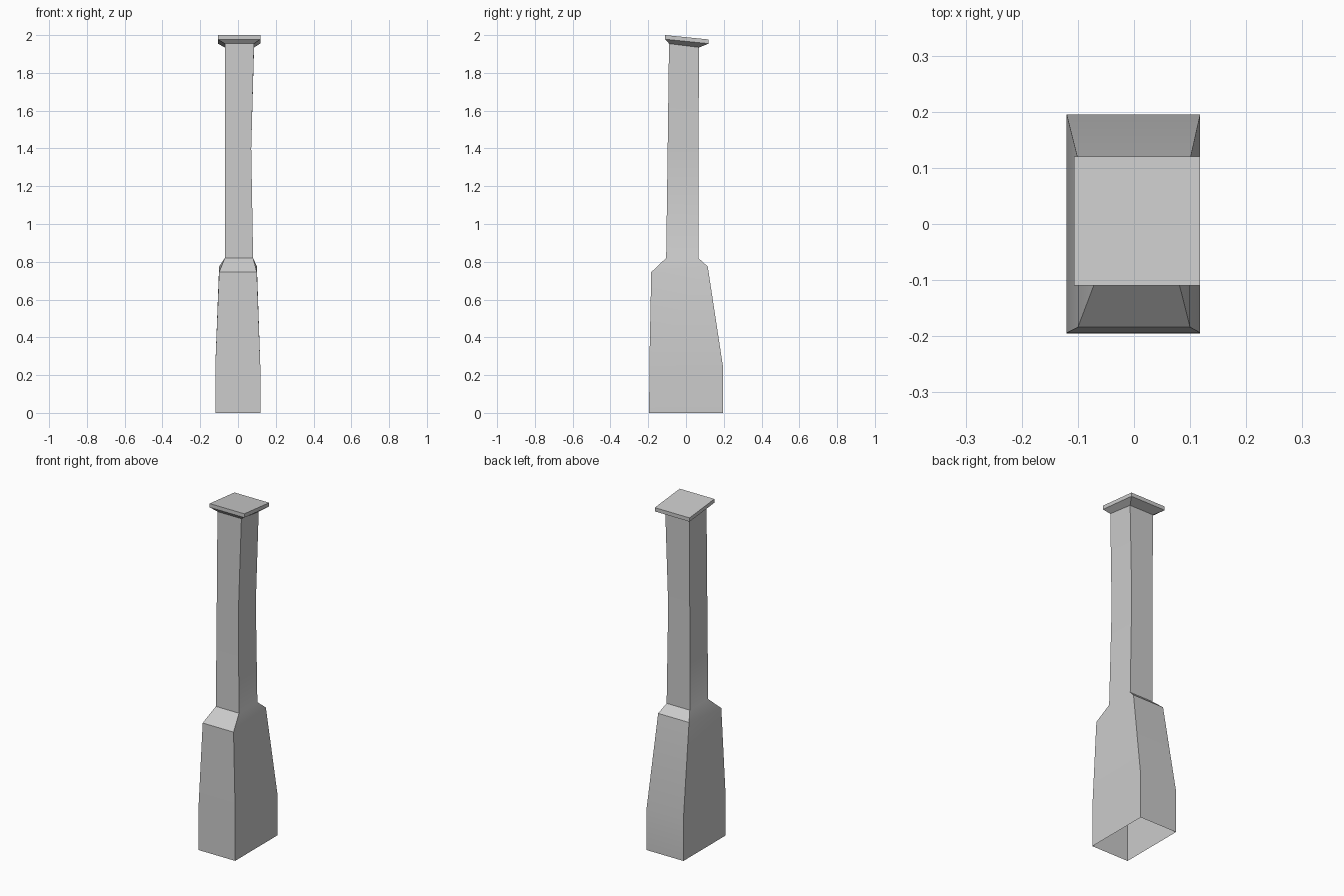
import bpy, bmesh

if "Cube" in bpy.data.objects:
    bpy.data.objects.remove(bpy.data.objects["Cube"])

# Rectangular sections: x left, x right, y front, y back, z front, z back
BODY = [
    (-0.12, 0.118, -0.195, 0.195, 0.0, 0.0),       # open foot
    (-0.12, 0.118, -0.194, 0.195, 0.25, 0.25),     # end of upright base
    (-0.10, 0.10, -0.184, 0.115, 0.745, 0.775),    # shoulder
    (-0.07, 0.08, -0.105, 0.065, 0.82, 0.82),      # foot of the shaft
    (-0.07, 0.07, -0.097, 0.065, 1.40, 1.40),      # slight bend
    (-0.07, 0.085, -0.09, 0.07, 1.955, 1.935),     # head of the shaft
    (-0.107, 0.118, -0.11, 0.12, 1.978, 1.955),    # flared cap underside
    (-0.107, 0.118, -0.11, 0.12, 2.0, 1.977),      # tilted cap top
]


def loft(name, sections):
    """Join rectangular sections into a tube, closed at the top only."""
    bm = bmesh.new()
    rings = []
    for x0, x1, y0, y1, zf, zb in sections:
        corners = ((x0, y0, zf), (x1, y0, zf), (x1, y1, zb), (x0, y1, zb))
        rings.append([bm.verts.new(c) for c in corners])
    for low, high in zip(rings, rings[1:]):
        for i in range(4):
            j = (i + 1) % 4
            bm.faces.new((low[i], low[j], high[j], high[i]))
    bm.faces.new(rings[-1])
    mesh = bpy.data.meshes.new(name)
    bm.to_mesh(mesh)
    bm.free()
    obj = bpy.data.objects.new(name, mesh)
    bpy.context.collection.objects.link(obj)
    return obj


# Chimney: base, shoulder, shaft and cap in one skin
chimney = loft("chimney", BODY)
bpy.context.view_layer.objects.active = chimney
chimney.select_set(True)
bpy.ops.object.shade_smooth_by_angle(angle=0.6)
